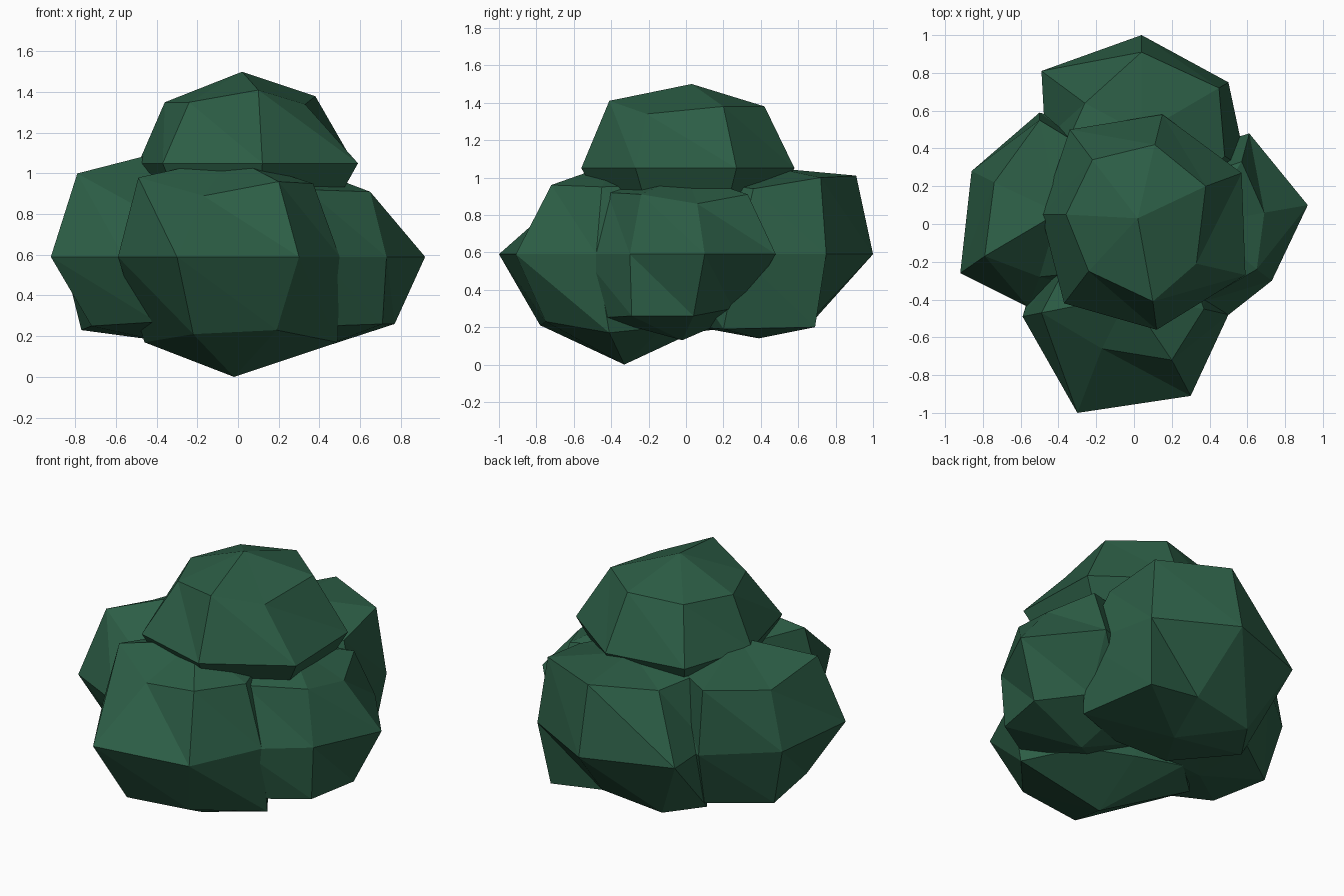
import bpy
import bmesh
from mathutils import Vector

# Remove the default object
default_cube = bpy.data.objects.get("Cube")
if default_cube:
    bpy.data.objects.remove(default_cube, do_unlink=True)

# Single foliage colour
leaf_green = bpy.data.materials.new("leaf_green")
leaf_green.use_nodes = True
leaf_colour = (0.025, 0.11, 0.06, 1)
leaf_green.diffuse_color = leaf_colour
shader = next(n for n in leaf_green.node_tree.nodes if n.type == 'BSDF_PRINCIPLED')
shader.inputs["Base Color"].default_value = leaf_colour


def tapered_ring(middle, waist, scale, height, moved):
    """Shrink the waist outline toward the middle, then apply hand-placed corners."""
    ring = []
    for index, corner in enumerate(waist):
        flat = Vector(middle).lerp(Vector(corner), scale)
        ring.append(Vector(moved.get(index, (flat.x, flat.y, height))))
    return ring


def foliage_clump(name, crown, base, waist_height, waist, upper, lower,
                  upper_moved, lower_moved):
    """Faceted clump: crown point, three seven-sided rings and a base point.

    The upper and lower settings each hold a taper scale and a height.
    """
    rings = [
        tapered_ring(base[:2], waist, *lower, lower_moved),
        [Vector((x, y, waist_height)) for x, y in waist],
        tapered_ring(crown[:2], waist, *upper, upper_moved),
    ]
    mesh_builder = bmesh.new()
    loops = [[mesh_builder.verts.new(point) for point in ring] for ring in rings]
    crown_vert = mesh_builder.verts.new(crown)
    base_vert = mesh_builder.verts.new(base)
    count = len(waist)
    for index in range(count):
        after = (index + 1) % count
        # Side bands, each split along the same diagonal
        for below, above in zip(loops, loops[1:]):
            mesh_builder.faces.new((below[index], below[after], above[index]))
            mesh_builder.faces.new((below[after], above[after], above[index]))
        # Crown and base fans
        mesh_builder.faces.new((loops[-1][index], loops[-1][after], crown_vert))
        mesh_builder.faces.new((loops[0][after], loops[0][index], base_vert))
    bmesh.ops.recalc_face_normals(mesh_builder, faces=mesh_builder.faces)
    mesh = bpy.data.meshes.new(name)
    mesh_builder.to_mesh(mesh)
    mesh_builder.free()
    mesh.materials.append(leaf_green)
    clump = bpy.data.objects.new(name, mesh)
    bpy.context.collection.objects.link(clump)
    return clump


# Top clump
foliage_clump(
    "top_clump", crown=(.02, .03, 1.5), base=(.03, .02, .6), waist_height=1.05,
    waist=[(.15, .58), (-.34, .5), (-.49, .05), (-.37, -.42),
           (.12, -.56), (.59, -.27), (.57, .27)],
    upper=(.7, 1.36), lower=(.7, .75),
    upper_moved={0: (.11, .42, 1.38), 1: (-.22, .34, 1.36), 2: (-.36, .05, 1.35),
                 3: (-.24, -.25, 1.35), 4: (.1, -.41, 1.41),
                 5: (.33, -.21, 1.34), 6: (.38, .2, 1.38)},
    lower_moved={})

# Front clump, the lowest one
foliage_clump(
    "front_clump", crown=(-.03, -.38, 1.08), base=(-.02, -.33, 0), waist_height=.59,
    waist=[(.3, -.91), (.5, -.48), (.4, -.05), (0, .12),
           (-.44, -.04), (-.59, -.49), (-.3, -1)],
    upper=(.7, .96), lower=(.75, .2),
    upper_moved={0: (.2, -.72, .96), 1: (.37, -.45, .95),
                 5: (-.49, -.47, .98), 6: (-.17, -.66, .89)},
    lower_moved={0: (.19, -.75, .23), 1: (.49, -.41, .17), 4: (-.28, .1, .2),
                 5: (-.46, -.06, .17), 6: (-.22, -.78, .21)})

# Left clump
foliage_clump(
    "left_clump", crown=(.36, 0, 1.02), base=(.37, -.02, .13), waist_height=.59,
    waist=[(.92, .1), (.61, .48), (.3, .38), (-.12, .1),
           (-.05, -.36), (.4, -.56), (.73, -.3)],
    upper=(.65, .93), lower=(.75, .26),
    upper_moved={0: (.69, .06, .86), 1: (.57, .33, .91),
                 5: (.34, -.42, .92), 6: (.65, -.24, .91)},
    lower_moved={0: (.77, .04, .26), 1: (.53, .25, .3),
                 5: (.42, -.46, .25), 6: (.71, -.29, .26)})

# Right clump
foliage_clump(
    "right_clump", crown=(-.4, .06, 1.1), base=(-.4, .1, .18), waist_height=.59,
    waist=[(-.92, -.26), (-.56, -.44), (-.1, -.38), (.12, .05),
           (-.05, .46), (-.5, .59), (-.86, .28)],
    upper=(.7, .98), lower=(.75, .24),
    upper_moved={0: (-.79, -.17, 1), 1: (-.5, -.28, .84),
                 5: (-.5, .55, .98), 6: (-.74, .22, .92)},
    lower_moved={0: (-.72, -.16, .25), 1: (-.4, -.36, .27),
                 5: (-.45, .46, .23), 6: (-.77, .23, .23)})

# Back clump
foliage_clump(
    "back_clump", crown=(.04, .48, 1.05), base=(.03, .39, .14), waist_height=.59,
    waist=[(.04, 1), (-.49, .81), (-.47, .45), (-.25, -.04),
           (.25, -.06), (.6, .28), (.5, .75)],
    upper=(.75, .98), lower=(.72, .2),
    upper_moved={0: (.04, .91, 1.01), 1: (-.26, .64, .95),
                 5: (.48, .36, .94), 6: (.45, .72, 1)},
    lower_moved={0: (.1, .68, .25), 1: (-.29, .65, .2), 2: (-.44, .42, .19),
                 5: (.54, .2, .19), 6: (.45, .69, .2)})
